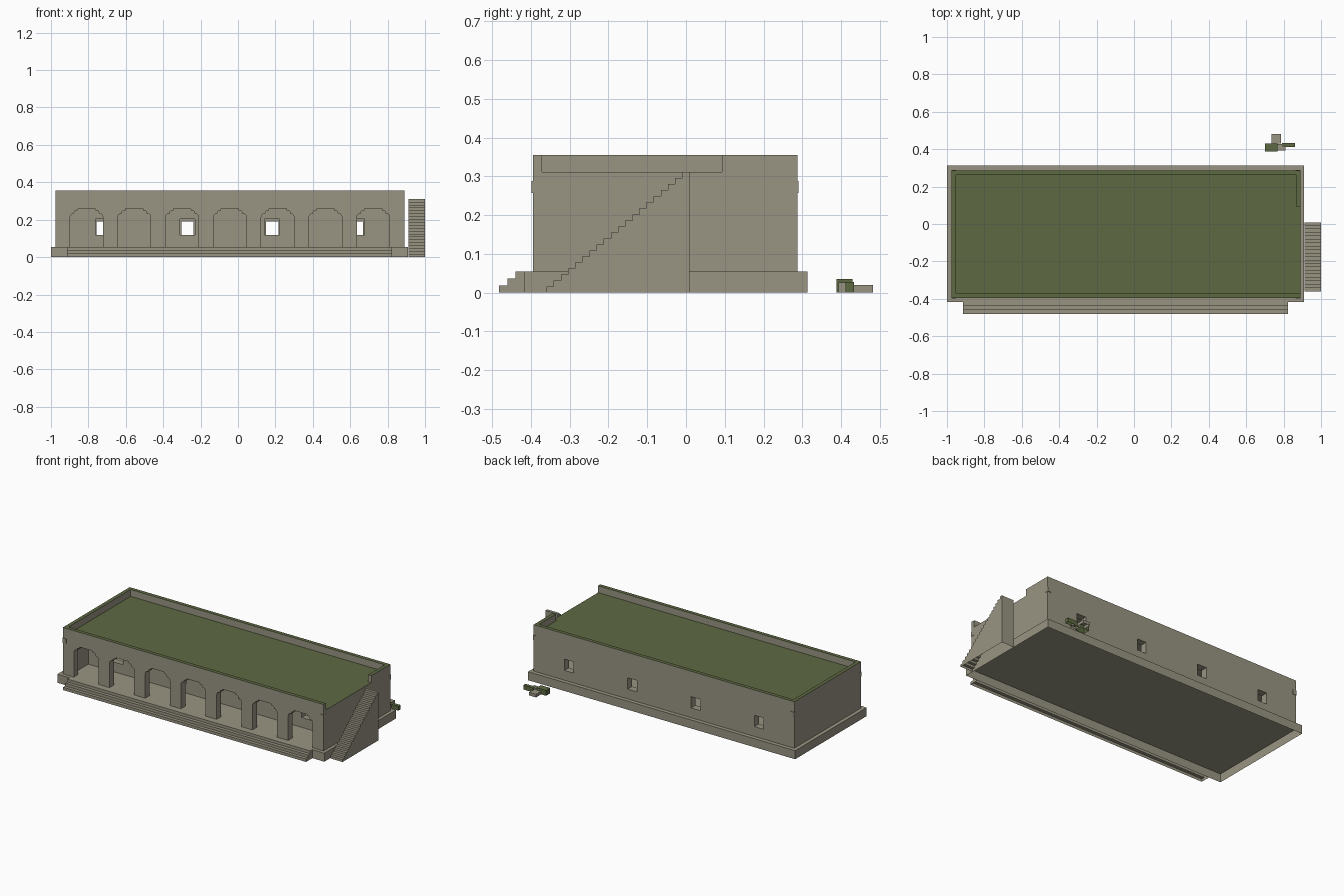
import bpy, bmesh

cube = bpy.data.objects.get("Cube")
if cube:
    bpy.data.objects.remove(cube, do_unlink=True)


def material(name, rgb):
    m = bpy.data.materials.new(name)
    m.use_nodes = True
    m.diffuse_color = (*rgb, 1)
    m.node_tree.nodes["Principled BSDF"].inputs["Base Color"].default_value = (*rgb, 1)
    return m


STONE = material("weathered_stone", (0.32, 0.30, 0.225))
GREEN = material("moss_green", (0.11, 0.142, 0.055))


def prism(name, pts, axis, a, b, mat=STONE, green_top=False):
    """Extrude a closed profile from a to b; pts are (y, z) for axis x, (x, z) for axis y."""
    bm = bmesh.new()
    place = (lambda p, d: (d, *p)) if axis == "x" else (lambda p, d: (p[0], d, p[1]))
    ends = [[bm.verts.new(place(p, d)) for p in pts] for d in (a, b)]
    for ring in ends:
        bm.faces.new(ring)
    for i in range(len(pts)):
        j = (i + 1) % len(pts)
        bm.faces.new((ends[0][i], ends[0][j], ends[1][j], ends[1][i]))
    bmesh.ops.recalc_face_normals(bm, faces=bm.faces)
    bm.normal_update()
    if green_top:
        for f in bm.faces:
            f.material_index = int(f.normal.z > 0.9)
    # Parts that stand on the ground are open underneath
    ground = [f for f in bm.faces if all(v.co.z < 0.001 for v in f.verts)]
    bmesh.ops.delete(bm, geom=ground, context="FACES")
    me = bpy.data.meshes.new(name)
    bm.to_mesh(me)
    bm.free()
    me.materials.append(mat)
    if green_top:
        me.materials.append(GREEN)
    ob = bpy.data.objects.new(name, me)
    bpy.context.collection.objects.link(ob)
    return ob


def box(name, x, y, z, **kw):
    return prism(name, [(x[0], z[0]), (x[1], z[0]), (x[1], z[1]), (x[0], z[1])], "y", *y, **kw)


def staircase(name, x, y0, y1, height, steps):
    """Hollow steps that rise from y0 towards y1."""
    pts = [(y1, 0), (y0, 0)]
    for i in range(steps):
        z = height * (i + 1) / steps
        pts += [(y0 + (y1 - y0) * i / steps, z), (y0 + (y1 - y0) * (i + 1) / steps, z)]
    return prism(name, pts, "x", *x)


def cut(target, cutters):
    for c in cutters:
        c.hide_render = True
        mod = target.modifiers.new("opening", "BOOLEAN")
        mod.operation, mod.solver, mod.object = "DIFFERENCE", "EXACT", c
        bpy.context.view_layer.objects.active = target
        bpy.ops.object.modifier_apply(modifier=mod.name)
        bpy.data.objects.remove(c, do_unlink=True)


# Main dimensions
L, R, F, B = -0.976, 0.889, -0.395, 0.287
BASE, CEIL, ROOF, TOP = 0.055, 0.285, 0.311, 0.355
WALL, RIM = 0.045, 0.024
MID = (L + R) / 2

# Plinth and the two flights of steps
box("plinth", (-1, 0.91), (-0.418, 0.313), (0, BASE))
staircase("front_steps", (-0.914, 0.824), -0.482, -0.418, BASE, 3)
staircase("side_stair", (0.912, 1), -0.36, 0.009, ROOF, 20)

# Front wall: one outline notched by seven lobed arches
half_arch = [(0.088, BASE), (0.088, 0.214), (0.085, 0.225), (0.077, 0.232), (0.066, 0.233),
             (0.065, 0.243), (0.059, 0.249), (0.047, 0.25), (0.046, 0.26)]
outline = [(L, BASE)]
for i in range(7):
    cx = MID + (i - 3) * 0.2555
    outline += [(cx - dx, z) for dx, z in half_arch]
    outline += [(cx + dx, z) for dx, z in reversed(half_arch)]
outline += [(R, BASE), (R, CEIL), (L, CEIL)]
prism("arcade_wall", outline, "y", F, F + WALL)

# Side walls
box("right_wall", (L, L + WALL), (F + WALL, B - WALL), (BASE, CEIL))
box("left_wall", (R - WALL, R), (F + WALL, B - WALL), (BASE, CEIL))


# Back and inner walls with four aligned openings
def pierced_wall(name, x, y, width, sill, head):
    wall = box(name, x, y, (BASE, CEIL))
    cutters = []
    for i in range(4):
        cx = MID + (i - 1.5) * 0.453
        cutters.append(box("opening_cutter", (cx - width / 2, cx + width / 2),
                           (y[0] - 0.02, y[1] + 0.02), (sill, head)))
    cut(wall, cutters)


pierced_wall("back_wall", (L, R), (B - WALL, B), 0.066, 0.118, 0.191)
pierced_wall("inner_wall", (L + WALL, R - WALL), (-0.2, -0.16), 0.08, 0.118, 0.203)

# Roof slab and parapet, open beside the stair
box("roof", (L, R), (F, B), (CEIL, ROOF), green_top=True)
rim = (ROOF, TOP)
box("front_parapet", (L, R), (F, F + RIM), rim, green_top=True)
box("back_parapet", (L, R), (B - RIM, B), rim, green_top=True)
box("right_parapet", (L, L + RIM), (F + RIM, B - RIM), rim, green_top=True)
box("left_parapet", (R - RIM, R), (0.093, B - RIM), rim, green_top=True)

# Small projecting stones at the four corners
for side, x in (("right", (L - 0.001, L + 0.025)), ("left", (R - 0.025, R + 0.001))):
    for end, y in (("front", (F - 0.003, F + 0.024)), ("back", (B - 0.024, B + 0.003))):
        box(f"{end}_{side}_corner_stone", x, y, (0.257, 0.288))

# Loose blocks behind the building
box("mossy_block", (0.70, 0.767), (0.388, 0.43), (0, 0.035), mat=GREEN)
box("mossy_slab", (0.79, 0.86), (0.411, 0.434), (0, 0.028), mat=GREEN)
box("stone_block", (0.735, 0.785), (0.43, 0.482), (0, 0.02))
box("stone_chip", (0.767, 0.81), (0.394, 0.428), (0, 0.026))
